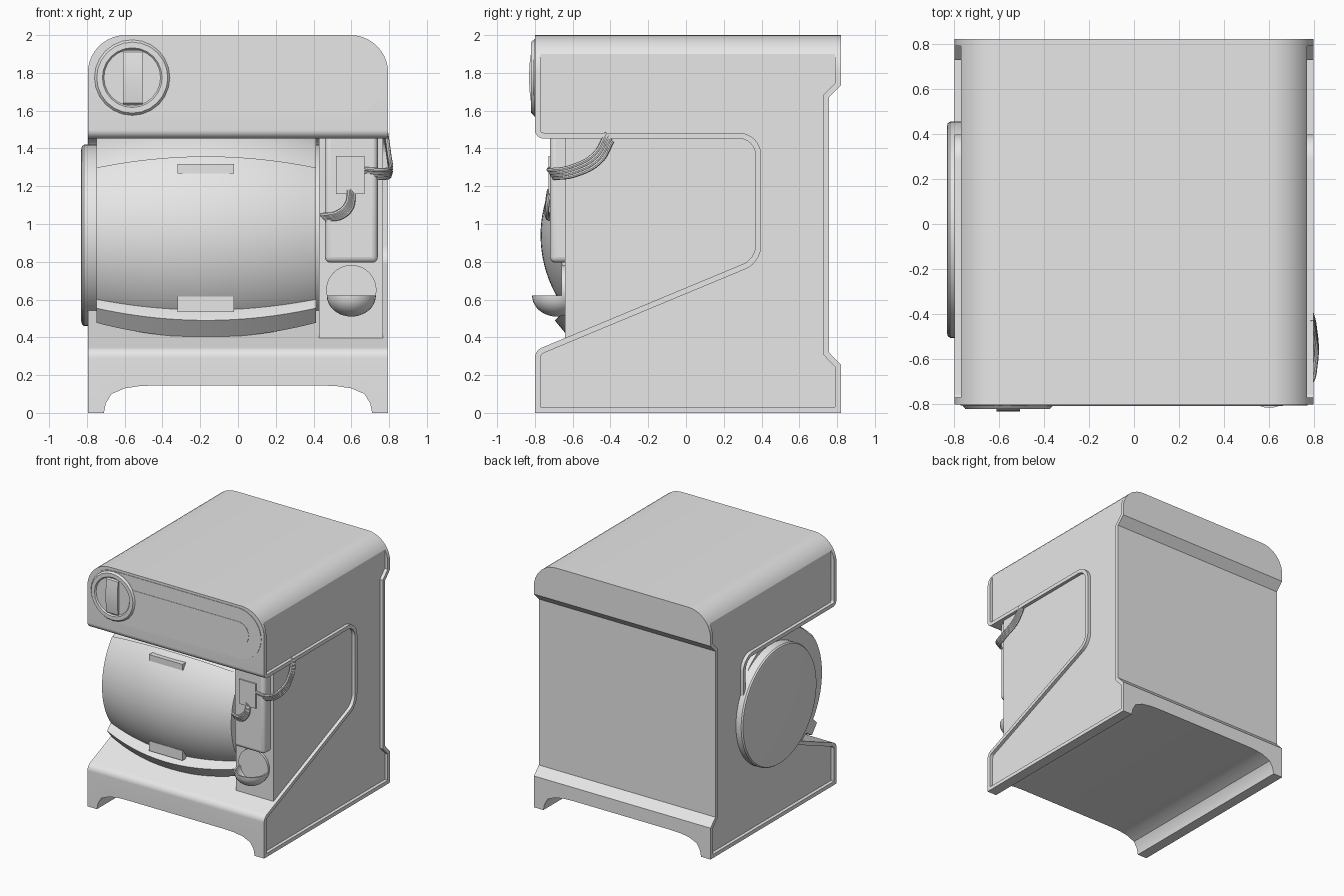
import bpy, bmesh, math
from mathutils import Vector

cube = bpy.data.objects.get("Cube")
if cube:
    bpy.data.objects.remove(cube, do_unlink=True)

grey = bpy.data.materials.new("light_grey")
grey.use_nodes = True
grey.diffuse_color = (0.8, 0.8, 0.8, 1)
grey.node_tree.nodes["Principled BSDF"].inputs["Base Color"].default_value = (0.8, 0.8, 0.8, 1)


def activate(obj):
    bpy.ops.object.select_all(action='DESELECT')
    obj.select_set(True)
    bpy.context.view_layer.objects.active = obj


def smooth(obj):
    activate(obj)
    bpy.ops.object.shade_smooth_by_angle(angle=math.radians(30))


def finish(name, bm):
    bmesh.ops.remove_doubles(bm, verts=bm.verts, dist=1e-5)
    bmesh.ops.recalc_face_normals(bm, faces=bm.faces)
    mesh = bpy.data.meshes.new(name)
    bm.to_mesh(mesh)
    bm.free()
    mesh.materials.append(grey)
    obj = bpy.data.objects.new(name, mesh)
    bpy.context.collection.objects.link(obj)
    smooth(obj)
    return obj


def loft(name, rings, caps=True):
    """Skin a list of equal closed rings of points."""
    bm = bmesh.new()
    rows = [[bm.verts.new(p) for p in ring] for ring in rings]
    n = len(rows[0])
    for a, b in zip(rows, rows[1:]):
        for i in range(n):
            j = (i + 1) % n
            bm.faces.new((a[i], a[j], b[j], b[i]))
    if caps:
        bm.faces.new(rows[0])
        bm.faces.new(rows[-1])
    return finish(name, bm)


def prism(name, pts, axis, lo, hi):
    place = (lambda t, a, b: (t, a, b)) if axis == 'x' else (lambda t, a, b: (a, t, b))
    return loft(name, [[place(t, a, b) for a, b in pts] for t in (lo, hi)])


def box(name, x, y, z, bevel=0):
    obj = prism(name, [(x[0], z[0]), (x[1], z[0]), (x[1], z[1]), (x[0], z[1])], 'y', *y)
    if bevel:
        mod = obj.modifiers.new("bevel", 'BEVEL')
        mod.width, mod.segments = bevel, 4
        activate(obj)
        bpy.ops.object.modifier_apply(modifier=mod.name)
        smooth(obj)
    return obj


def lathe(name, axis, profile, a0, b0, segs):
    """Turn (position, radius) pairs about an axis through a0, b0."""
    rings = []
    for t, r in profile:
        ring = []
        for i in range(segs):
            w = math.tau * i / segs
            a, b = a0 + r * math.cos(w), b0 + r * math.sin(w)
            ring.append((t, a, b) if axis == 'x' else (a, t, b))
        rings.append(ring)
    return loft(name, rings)


def rounded(corners, steps=10):
    """Outline with each (a, b, radius) corner replaced by an arc."""
    out = []
    for i, (a, b, r) in enumerate(corners):
        p = Vector((a, b))
        if not r:
            out.append(p)
            continue
        u = (Vector(corners[i - 1][:2]) - p).normalized()
        v = (Vector(corners[(i + 1) % len(corners)][:2]) - p).normalized()
        half = math.acos(u.dot(v)) / 2
        c = p + (u + v).normalized() * (r / math.sin(half))
        d = r / math.tan(half)
        s, e, w = p + u * d - c, p + v * d - c, math.pi - 2 * half
        for k in range(steps + 1):
            t = k / steps
            out.append(c + (s * math.sin((1 - t) * w) + e * math.sin(t * w)) / math.sin(w))
    return out


def inset(pts, d):
    """Shrink a counter-clockwise outline by d."""
    out = []
    for i, p in enumerate(pts):
        e, f = (p - pts[i - 1]).normalized(), (pts[(i + 1) % len(pts)] - p).normalized()
        n, m = Vector((-e.y, e.x)), Vector((-f.y, f.x))
        out.append(p + (n + m) * (d / (1 + n.dot(m))))
    return out


def boolean(obj, tool, operation):
    mod = obj.modifiers.new("cut", 'BOOLEAN')
    mod.object, mod.operation, mod.solver = tool, operation, 'EXACT'
    activate(obj)
    bpy.ops.object.modifier_apply(modifier=mod.name)
    bpy.data.objects.remove(tool, do_unlink=True)


# Body: side outline crossed with the front outline
side = rounded([(-.8, 0, 0), (.82, 0, 0), (.82, .255, 0), (.757, .32, 0), (.757, 1.67, 0),
                (.82, 1.735, 0), (.82, 2, 0), (-.8, 2, 0), (-.8, 1.453, .045),
                (.368, 1.453, .09), (.368, .816, .11), (-.8, .33, .06)])
arch = [(.71, 0), (.70, .05), (.67, .10), (.60, .13), (.52, .142), (.44, .145)]
top = [(p.x, p.y) for p in rounded([(.795, 0, 0), (.795, 2, .2), (-.795, 2, .2), (-.795, 0, 0)])]
front = top + [(-x, z) for x, z in arch] + arch[::-1]
body = prism("body", side, 'x', -1, 1)
boolean(body, prism("front_cutter", front, 'y', -1, 1), 'INTERSECT')
# Shallow pockets leave a raised rim around both sides
for lo, hi in ((.768, .9), (-.9, -.768)):
    boolean(body, prism("side_cutter", inset(side, .03), 'x', lo, hi), 'DIFFERENCE')
smooth(body)

# Barrel-shaped drum, its door and the lower lip share one bulge
X0, X1 = -.75, .412


def bulged(name, section, x0=X0, x1=X1, steps=24):
    rings = []
    for k in range(steps + 1):
        x = x0 + (x1 - x0) * k / steps
        s = 1 - .143 * ((x - (X0 + X1) / 2) / ((X1 - X0) / 2)) ** 2
        rings.append([(x, -.12 + s * a, .94 + s * b) for a, b in section])
    return loft(name, rings)


def arc(r, start, end, n):
    angles = [math.radians(start + (end - start) * i / n) for i in range(n + 1)]
    return [(-r * math.cos(w), r * math.sin(w)) for w in angles]


bulged("drum", arc(.638, 0, 360, 72)[:-1])
bulged("drum_door", arc(.65, 40, -41, 24) + arc(.62, -41, 40, 24))
bulged("drum_lip", [(-.53, -.405), (-.575, -.45), (-.50, -.54), (-.40, -.48), (-.48, -.37)])
lathe("drum_collar", 'x', [(-.77, .48), (.43, .48)], -.025, .94, 64)
lathe("drum_end_disc", 'x', [(-.83, .455), (-.826, .472), (-.815, .48), (-.76, .48)], -.025, .94, 64)
for label, z in (("upper", (1.268, 1.318)), ("lower", (.535, .615))):
    box(label + "_door_grip", (-.32, -.02), (-.685, -.6), z)

# Control column on the right of the drum
box("control_column", (.43, .768), (-.64, .38), (.39, 1.46))
box("column_cover", (.46, .74), (-.72, -.6), (.795, 1.5), .03)
box("column_plate", (.52, .67), (-.729, -.7), (1.16, 1.36))

# Drip cup with its round back plate
lathe("cup_back", 'y', [(-.66, .133), (-.63, .133)], .6, .65, 40)
rings = []
for scale in (1, .9):
    angles = [math.pi / 2 * k / 10 for k in range(11)]
    for w in (angles[::-1] if scale == 1 else angles):
        r, z = scale * math.cos(w), scale * math.sin(w)
        rings.append([(.6 + .13 * r * math.cos(math.tau * i / 32),
                       -.685 + .13 * r * math.sin(math.tau * i / 32),
                       .622 - .112 * z) for i in range(32)])
loft("drip_cup", rings, caps=False)


# Cables, each a bundle of thin strands
def cable(name, pts, spread):
    for k in range(4):
        curve = bpy.data.curves.new(name, 'CURVE')
        curve.dimensions = '3D'
        curve.bevel_depth, curve.bevel_resolution, curve.resolution_u = .011, 2, 8
        curve.use_fill_caps = True
        spline = curve.splines.new('BEZIER')
        spline.bezier_points.add(len(pts) - 1)
        for bp, p in zip(spline.bezier_points, pts):
            bp.co = Vector(p) + Vector(spread) * (k - 1.5)
            bp.handle_left_type = bp.handle_right_type = 'AUTO'
        curve.materials.append(grey)
        obj = bpy.data.objects.new(name, curve)
        bpy.context.collection.objects.link(obj)
        activate(obj)
        bpy.ops.object.convert(target='MESH')
        smooth(bpy.context.object)


cable("side_cable", [(.67, -.71, 1.27), (.77, -.70, 1.265), (.805, -.60, 1.28),
                     (.80, -.47, 1.35), (.785, -.405, 1.46)], (0, -.01, .014))
cable("front_cable", [(.60, -.725, 1.17), (.59, -.735, 1.10), (.54, -.735, 1.05),
                      (.45, -.70, 1.035)], (.008, 0, -.008))

# Front panel: two thin pill-shaped plates and the dial
box_panel = rounded([(-.77, 1.57, .204), (.77, 1.57, .204), (.77, 1.98, .204), (-.77, 1.98, .204)])
prism("panel_plate", box_panel, 'y', -.804, -.798)
slot = rounded([(-.6, 1.68, .094), (.66, 1.68, .094), (.66, 1.87, .094), (-.6, 1.87, .094)])
prism("panel_strip", slot, 'y', -.807, -.80)
lathe("dial", 'y', [(-.79, .2), (-.806, .2), (-.82, .188), (-.82, .158), (-.81, .15)], -.56, 1.775, 24)
grip = [(-.808, 1.63), (-.808, 1.92), (-.82, 1.91), (-.829, 1.84), (-.831, 1.775), (-.829, 1.71), (-.82, 1.64)]
prism("dial_grip", grip, 'x', -.61, -.505)
